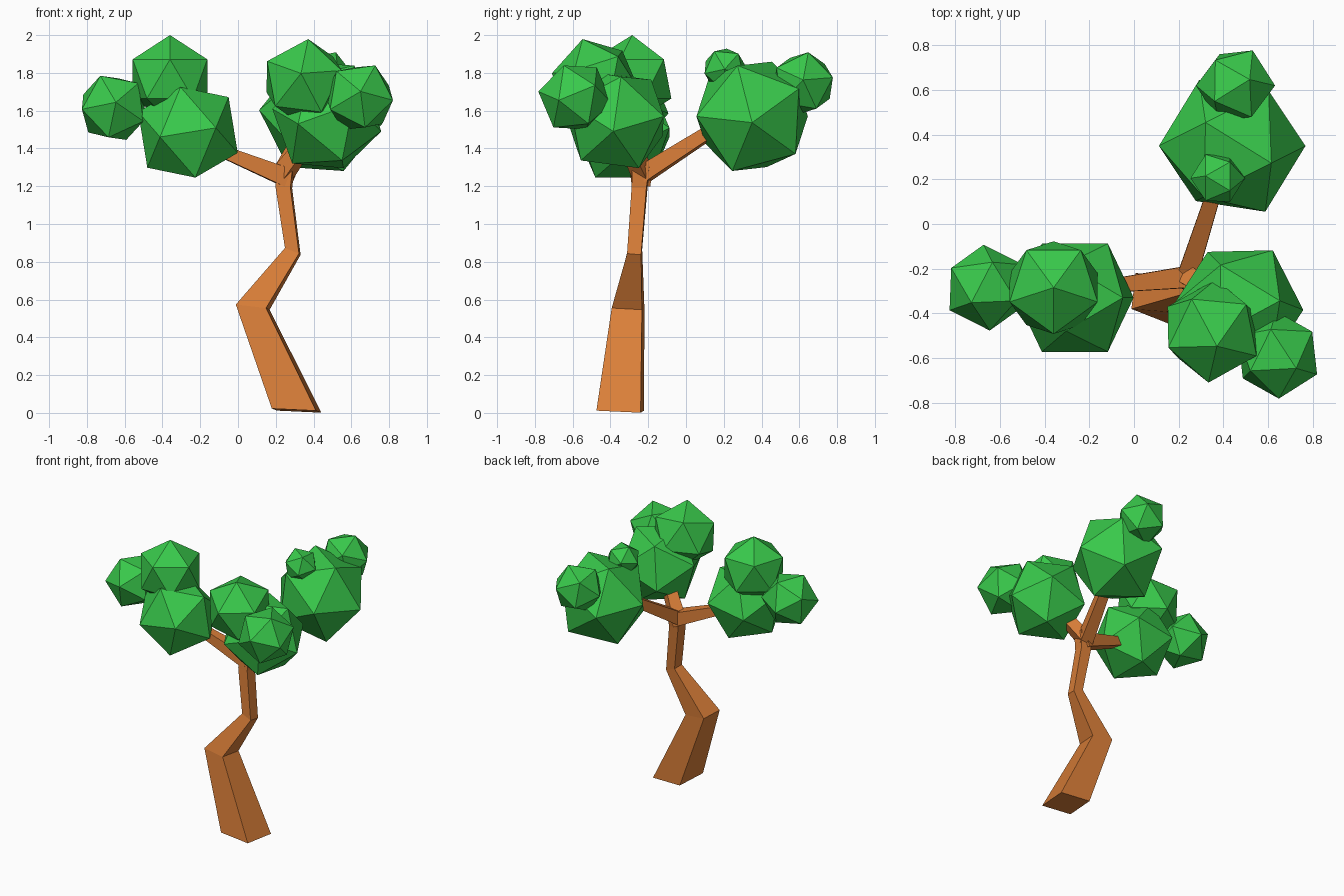
import bpy, bmesh, math
from mathutils import Vector, Matrix

if "Cube" in bpy.data.objects:
    bpy.data.objects.remove(bpy.data.objects["Cube"])


def material(name, color):
    m = bpy.data.materials.new(name)
    m.diffuse_color = (*color, 1)
    m.use_nodes = True
    m.node_tree.nodes["Principled BSDF"].inputs["Base Color"].default_value = m.diffuse_color
    return m


leaf = material("leaf_green", (0.04, 0.58, 0.07))
bark = material("bark_orange", (0.70, 0.21, 0.04))


def finish(bm, name, mat):
    bmesh.ops.recalc_face_normals(bm, faces=bm.faces)
    me = bpy.data.meshes.new(name)
    bm.to_mesh(me)
    bm.free()
    me.materials.append(mat)
    ob = bpy.data.objects.new(name, me)
    bpy.context.collection.objects.link(ob)
    return ob


def frame(a, b):
    a = Vector(a).normalized()
    b = Vector(b)
    b = (b - a * b.dot(a)).normalized()
    return Matrix((a, b, a.cross(b))).transposed()


def clump(name, center, r, a, b):
    """Icosahedron with one corner along a and a neighbouring corner towards b."""
    bm = bmesh.new()
    bmesh.ops.create_icosphere(bm, subdivisions=1, radius=r)
    bm.verts.ensure_lookup_table()
    v0 = bm.verts[0]
    v1 = v0.link_edges[0].other_vert(v0)
    rot = frame(a, b) @ frame(v0.co, v1.co).transposed()
    for v in bm.verts:
        v.co = rot @ v.co + Vector(center)
    return finish(bm, name, leaf)


def loft(name, rings):
    """Four-sided tube through rings of corner points."""
    bm = bmesh.new()
    rows = [[bm.verts.new(p) for p in ring] for ring in rings]
    for lo, hi in zip(rows, rows[1:]):
        for i in range(4):
            j = (i + 1) % 4
            bm.faces.new((lo[i], lo[j], hi[j], hi[i]))
    bm.faces.new(rows[0])
    bm.faces.new(rows[-1])
    return finish(bm, name, bark)


# Trunk: centre, half width, z slope along x
def trunk_ring(x, y, z, h, tilt):
    pts = []
    for sx, sy in ((-1, -1), (1, -1), (1, 1), (-1, 1)):
        dx = h * (sx + 0.12 * sy)
        dy = h * (sy - 0.08 * sx)
        pts.append((x + dx, y + dy, z + dx * tilt - dy * 0.04))
    return pts


loft("trunk", [trunk_ring(*r) for r in (
    (0.31, -0.348, 0.012, 0.117, -0.05),
    (0.078, -0.307, 0.56, 0.08, -0.12),
    (0.29, -0.272, 0.855, 0.037, -0.4),
    (0.243, -0.246, 1.19, 0.039, 0.0),
    (0.25, -0.235, 1.31, 0.045, 0.0))])


# Branches: square tubes from the fork into each leaf cluster
def branch(name, start, end, h0, h1):
    s, e = Vector(start), Vector(end)
    d = (e - s).normalized()
    side = d.cross(Vector((0, 0, 1))).normalized()
    up = side.cross(d)
    corners = ((-1, -1), (1, -1), (1, 1), (-1, 1))
    loft(name, [[p + side * i * h + up * j * h for i, j in corners]
                for p, h in ((s, h0), (e, h1))])


branch("left_branch", (0.26, -0.235, 1.245), (-0.22, -0.29, 1.44), 0.05, 0.024)
branch("back_branch", (0.24, -0.23, 1.26), (0.39, 0.24, 1.56), 0.045, 0.03)
branch("front_branch", (0.24, -0.23, 1.27), (0.44, -0.36, 1.54), 0.045, 0.03)

# Leaf clumps: left, front right and back clusters
clump("left_leaves_large", (-0.265, -0.33, 1.485), 0.285, (0.92, 0, -0.38), (0.73, 0, 0.68))
clump("left_leaves_top", (-0.36, -0.285, 1.768), 0.232, (0, 0, 1), (0, -1, 0.4))
clump("left_leaves_outer", (-0.66, -0.285, 1.615), 0.195, (0.07, -0.98, 0.15), (-0.42, 0, 0.91))
clump("front_leaves_large", (0.47, -0.37, 1.55), 0.295, (0.97, -0.05, -0.2), (0.7, 0.7, 0))
clump("front_leaves_top", (0.35, -0.48, 1.755), 0.235, (-0.07, -0.98, 0.18), (0.09, -0.3, 0.95))
clump("front_leaves_outer", (0.643, -0.587, 1.67), 0.198, (0.03, -0.98, 0.16), (0.97, 0, -0.16))
clump("back_leaves_large", (0.44, 0.35, 1.57), 0.33, (0.99, 0, -0.1), (0, -1, 0.05))
clump("back_leaves_outer", (0.455, 0.62, 1.745), 0.178, (0.98, 0, 0.1), (0, 0.17, 0.98))
clump("back_leaves_small", (0.375, 0.205, 1.82), 0.122, (0.98, 0, 0), (0, -0.5, 0.85))
